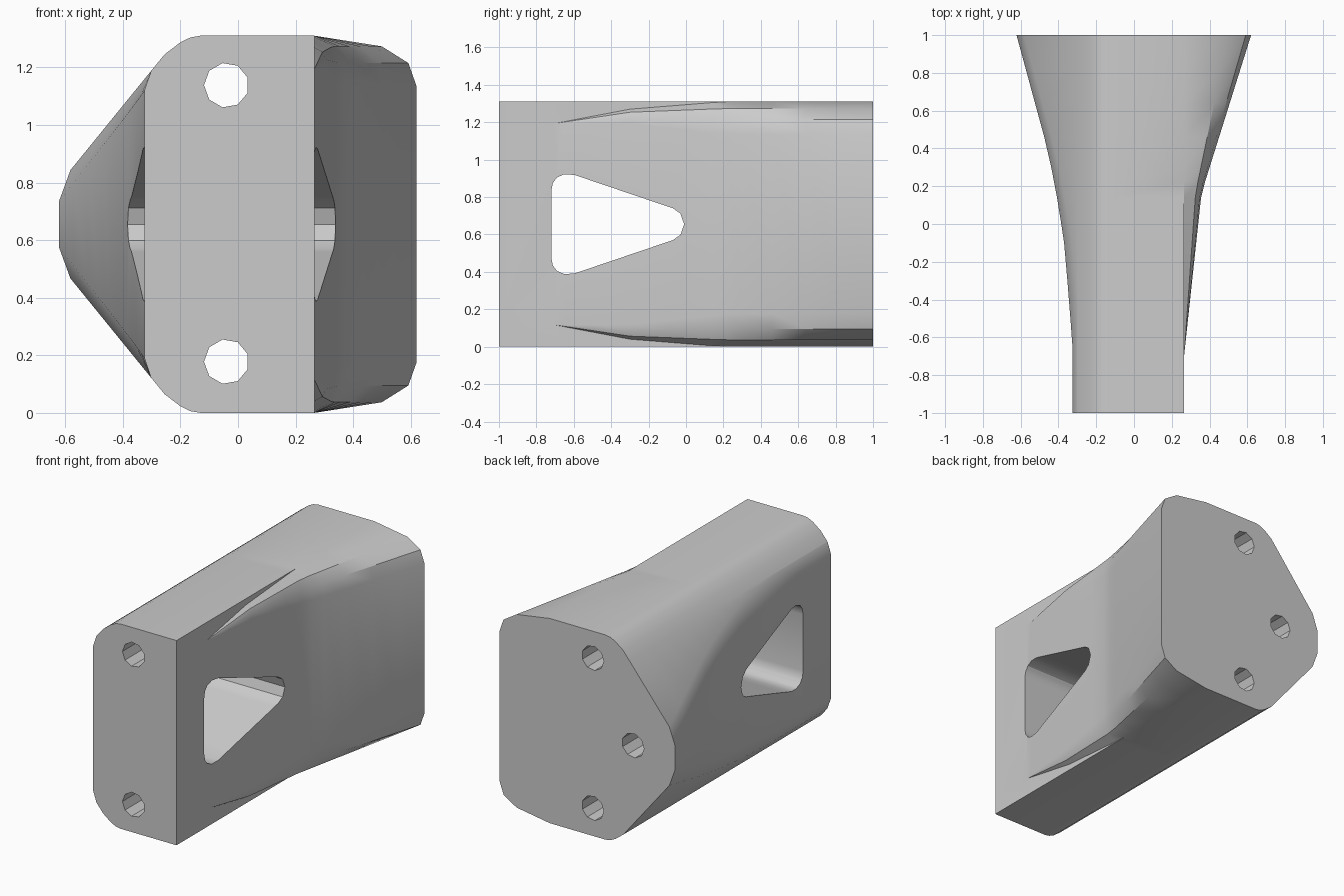
import bpy, bmesh, math
from mathutils import Vector

cube = bpy.data.objects.get("Cube")
if cube:
    bpy.data.objects.remove(cube, do_unlink=True)

MID = 0.655  # half height, the section is symmetric about it

grey = bpy.data.materials.new("light_grey")
grey.use_nodes = True
grey.diffuse_color = (0.6, 0.6, 0.6, 1)
grey.node_tree.nodes["Principled BSDF"].inputs["Base Color"].default_value = (0.6, 0.6, 0.6, 1)


def lerp(y, pts):
    """Piecewise linear lookup."""
    if y <= pts[0][0]:
        return pts[0][1]
    for (a, va), (b, vb) in zip(pts, pts[1:]):
        if y <= b:
            return va + (vb - va) * (y - a) / (b - a)
    return pts[-1][1]


LEFT = [(-0.66, -0.325), (-0.4, -0.344), (-0.1, -0.37), (0.1, -0.4), (0.3, -0.438),
        (0.46, -0.475), (1, -0.622)]
RIGHT = [(-0.7, 0.265), (0.14, 0.355), (0.22, 0.375), (1, 0.62)]
SHOULDER = [(-0.72, 0.535), (-0.3, 0.615), (0.2, 0.655)]


def section(y):
    """Closed outline (x, z) of the body at depth y."""
    xl, xr, h = lerp(y, LEFT), lerp(y, RIGHT), lerp(y, SHOULDER)
    w = xr - 0.265
    g = lerp(y, [(-0.7, 0), (0.2, 1)])
    t = lerp(y, [(-0.66, 0), (1, 1)])
    # tapering left flank cut from a constant slope
    line = lambda x: 0.535 - 1.23 * (-0.3 - x)
    bx = min(xl + 0.04, -0.302)
    half = [(xl, line(xl) - 0.04 - 0.02 * t), (bx, line(bx)), (-0.3, 0.535),
            (-0.255, 0.59), (-0.2, 0.632), (-0.165, 0.649), (-0.13, MID), (0.265, MID),
            (0.265, h), (0.265 + w * 0.66, h - 0.037 * g),
            (0.265 + w * 0.92, h - 0.095 * g), (xr, h - 0.175 * g)]
    return [(x, MID + z) for x, z in half] + [(x, MID - z) for x, z in reversed(half)]


def make_object(name, rings):
    """Loft closed rings of points and cap both ends."""
    bm = bmesh.new()
    loops = [[bm.verts.new(p) for p in ring] for ring in rings]
    n = len(loops[0])
    for a, b in zip(loops, loops[1:]):
        for i in range(n):
            j = (i + 1) % n
            bm.faces.new((a[i], a[j], b[j], b[i]))
    bm.faces.new(loops[0])
    bm.faces.new(loops[-1])
    bmesh.ops.remove_doubles(bm, verts=bm.verts, dist=0.0005)
    bmesh.ops.recalc_face_normals(bm, faces=bm.faces)
    mesh = bpy.data.meshes.new(name)
    bm.to_mesh(mesh)
    bm.free()
    mesh.materials.append(grey)
    obj = bpy.data.objects.new(name, mesh)
    bpy.context.collection.objects.link(obj)
    return obj


def hole(name, x, z, y0, y1):
    """Nine-sided bore along y."""
    angles = [math.radians(20 + 40 * i) for i in range(9)]
    return make_object(name, [[(x + 0.078 * math.cos(a), y, z + 0.078 * math.sin(a))
                               for a in angles] for y in (y0, y1)])


# Main body
depths = [-1, -0.7, -0.66, -0.5, -0.3, -0.1, 0, 0.14, 0.22, 0.3, 0.46, 0.64, 0.82, 1]
body = make_object("bracket_body", [[(x, y, z) for x, z in section(y)] for y in depths])

# Triangular side window
upper = [(-0.72, 0.18), (-0.712, 0.22), (-0.69, 0.25), (-0.65, 0.267), (-0.595, 0.263),
         (-0.07, 0.085), (-0.03, 0.057)]
outline = [(y, MID + z) for y, z in upper] + [(-0.01, MID)] + [(y, MID - z) for y, z in reversed(upper)]
cutters = [make_object("window_cutter", [[(x, y, z) for y, z in outline] for x in (-1, 1)])]

# Two long bolt holes and one blind hole in the back
cutters.append(hole("upper_hole_cutter", -0.04, 1.138, -1.2, 1.2))
cutters.append(hole("lower_hole_cutter", -0.04, 0.178, -1.2, 1.2))
cutters.append(hole("back_hole_cutter", -0.325, MID, 0.5, 1.2))

bpy.context.view_layer.objects.active = body
body.select_set(True)
for cutter in cutters:
    cutter.hide_render = True
    mod = body.modifiers.new(cutter.name, "BOOLEAN")
    mod.operation = "DIFFERENCE"
    mod.solver = "EXACT"
    mod.object = cutter
    bpy.ops.object.modifier_apply(modifier=mod.name)
    bpy.data.objects.remove(cutter, do_unlink=True)

bpy.ops.object.shade_smooth_by_angle(angle=math.radians(30))
